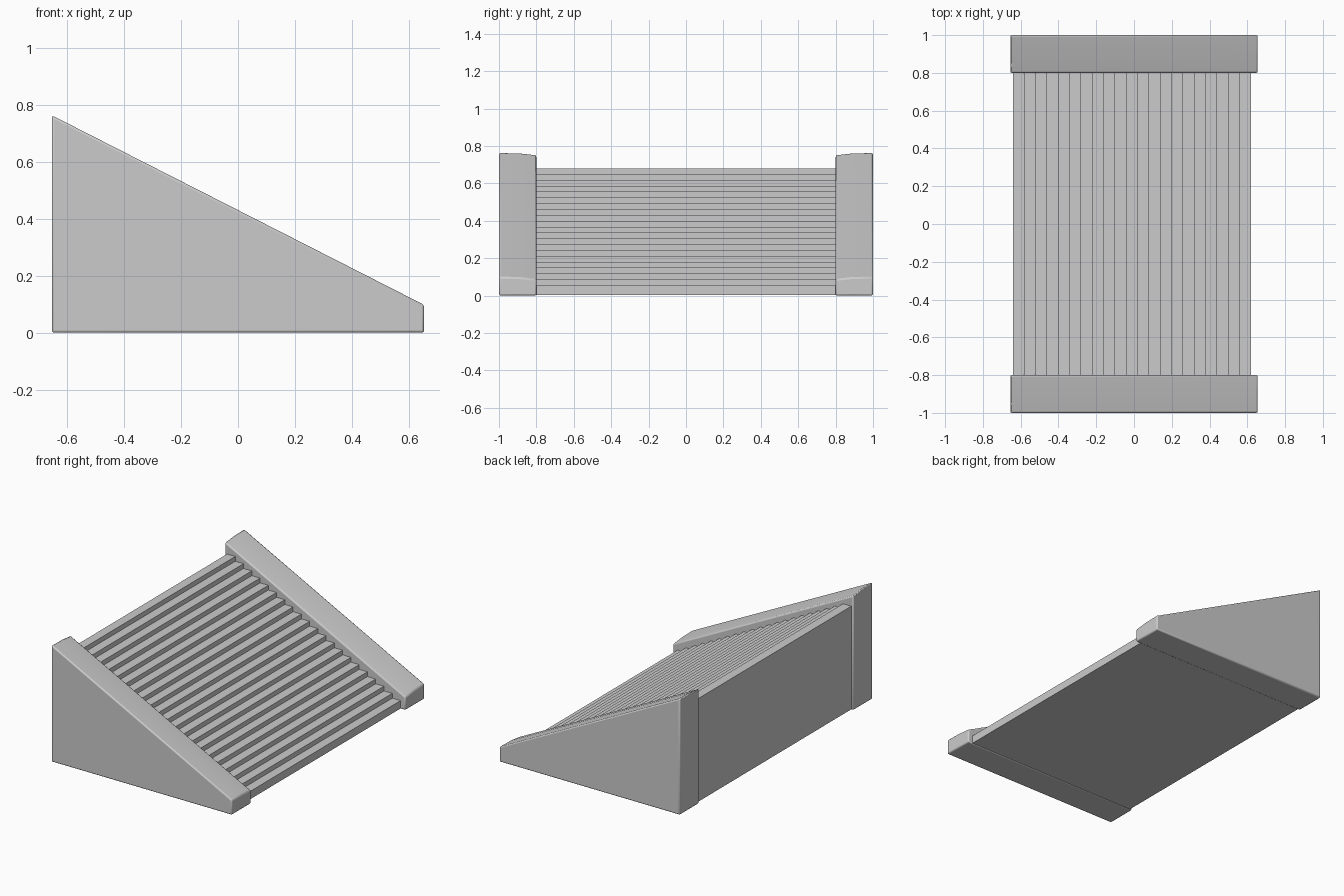
import bpy, bmesh, math

if "Cube" in bpy.data.objects:
    bpy.data.objects.remove(bpy.data.objects["Cube"])


def loft(name, sections):
    """Skin a list of (y, xz profile) sections, capping both ends."""
    bm = bmesh.new()
    rings = [[bm.verts.new((x, y, z)) for x, z in prof] for y, prof in sections]
    n = len(rings[0])
    for a, b in zip(rings, rings[1:]):
        for i in range(n):
            j = (i + 1) % n
            bm.faces.new((a[i], a[j], b[j], b[i]))
    bm.faces.new(rings[0])
    bm.faces.new(rings[-1][::-1])
    bmesh.ops.recalc_face_normals(bm, faces=bm.faces)
    me = bpy.data.meshes.new(name)
    bm.to_mesh(me)
    bm.free()
    ob = bpy.data.objects.new(name, me)
    bpy.context.collection.objects.link(ob)
    return ob


def wall_profile(drop):
    return [(-0.655, 0), (0.655, 0), (0.655, 0.098 - drop), (-0.655, 0.765 - drop)]


# Flight of shallow steps between the walls
STEPS, RUN, RISE = 21, 0.06, 0.03125
stairs = [(-0.64, 0.003), (0.62, 0.003)]
for i in range(STEPS):
    z = 0.055 + i * RISE
    stairs += [(0.62 - i * RUN, z), (0.62 - (i + 1) * RUN, z)]
loft("steps", [(-0.81, stairs), (0.81, stairs)])

# Wedge-shaped side walls, with the top edge easing down on the inner side
for name, s in (("front_side_wall", -1), ("back_side_wall", 1)):
    wall = loft(name, [(s * 0.8, wall_profile(0.012)),
                       (s * 0.89, wall_profile(0.002)),
                       (s * 1.0, wall_profile(0))])
    bev = wall.modifiers.new("soft_edges", 'BEVEL')
    bev.width = 0.008
    bev.segments = 2
    bev.limit_method = 'ANGLE'
    bev.angle_limit = math.radians(30)
    bpy.ops.object.select_all(action='DESELECT')
    wall.select_set(True)
    bpy.context.view_layer.objects.active = wall
    bpy.ops.object.shade_smooth_by_angle(angle=math.radians(35))
